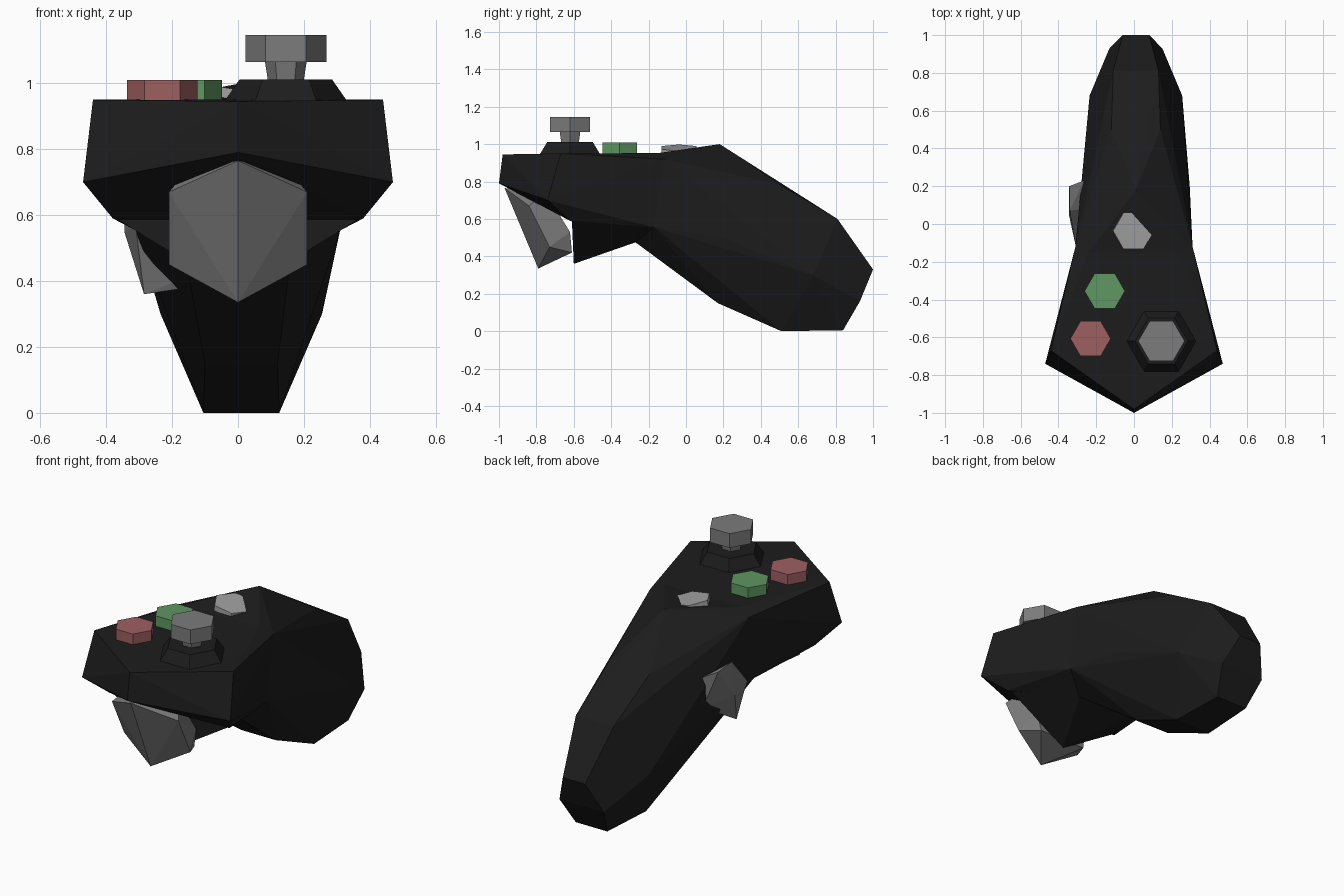
import bpy, bmesh
from math import pi

if "Cube" in bpy.data.objects:
    bpy.data.objects.remove(bpy.data.objects["Cube"])


def material(name, r, g, b):
    m = bpy.data.materials.new(name)
    m.diffuse_color = (r, g, b, 1)
    m.use_nodes = True
    m.node_tree.nodes["Principled BSDF"].inputs["Base Color"].default_value = m.diffuse_color
    return m


BLACK = material("black_plastic", 0.012, 0.012, 0.012)
GREY = material("mid_grey", 0.2, 0.2, 0.2)
LIGHT = material("light_grey", 0.36, 0.36, 0.36)
RED = material("red", 0.34, 0.115, 0.12)
GREEN = material("green", 0.115, 0.31, 0.12)


def hull(name, points, mat, mirror=True, shift=0):
    """Faceted solid wrapped around a few corner points, mirrored in x.
    Points behind y = 0.15 can be shifted sideways."""
    bm = bmesh.new()
    for x, y, z in points:
        dx = shift if y > 0.15 else 0
        bm.verts.new((x + dx, y, z))
        if mirror and x > 0:
            bm.verts.new((-x + dx, y, z))
    res = bmesh.ops.convex_hull(bm, input=bm.verts)
    loose = {v for v in res["geom_interior"] + res["geom_unused"]
             if isinstance(v, bmesh.types.BMVert)}
    bmesh.ops.delete(bm, geom=list(loose), context='VERTS')
    bmesh.ops.recalc_face_normals(bm, faces=bm.faces)
    mesh = bpy.data.meshes.new(name)
    bm.to_mesh(mesh)
    bm.free()
    mesh.materials.append(mat)
    ob = bpy.data.objects.new(name, mesh)
    bpy.context.collection.objects.link(ob)
    return ob


def hexagon(name, x, y, z0, z1, r0, r1, mat, tilt=0):
    """Six-sided prism or frustum with corners on the x axis."""
    bpy.ops.mesh.primitive_cone_add(
        vertices=6, radius1=r0, radius2=r1, depth=z1 - z0,
        location=(x, y, (z0 + z1) / 2), rotation=(tilt, 0, pi / 2))
    ob = bpy.context.object
    ob.name = name
    ob.data.materials.append(mat)
    return ob


# Section where the head meets the handle
joint = [(0.24, -0.15, 0.952), (0.31, -0.12, 0.92),
         (0.31, -0.17, 0.555), (0.16, -0.27, 0.475)]

# Wide head with a pointed nose
hull("head", joint + [
    (0, -0.98, 0.945), (0, -1.0, 0.79),
    (0.44, -0.67, 0.95), (0.47, -0.74, 0.70),
    (0.38, -0.62, 0.59)], BLACK)

# Tapering handle, swept down and back, very slightly off centre
hull("handle", joint + [
    (0, 0.18, 1.0), (0.02, 0.25, 0.955),
    (0.285, 0.2, 0.5), (0.11, 0.17, 0.15),
    (0.13, 0.5, 0.785), (0.27, 0.35, 0.48), (0.115, 0.51, 0.0),
    (0.12, 0.81, 0.6), (0.245, 0.68, 0.30), (0.14, 0.93, 0.16),
    (0.07, 1.0, 0.33), (0.10, 0.84, 0.005)], BLACK, shift=0.01)

# V-shaped keel under the head that holds the trigger
hull("trigger_mount", [
    (0.37, -0.61, 0.59), (0, -0.60, 0.36), (0.28, -0.61, 0.68),
    (0.16, -0.27, 0.475), (0.31, -0.17, 0.555), (0.25, -0.25, 0.7)], BLACK)

# Six-sided trigger
hull("trigger", [
    (0, -0.97, 0.765), (0.21, -0.84, 0.67), (0.21, -0.73, 0.45),
    (0, -0.79, 0.335), (0.15, -0.75, 0.74), (0.17, -0.62, 0.53),
    (0.15, -0.61, 0.42)], GREY)

# Side grip button on the left only
hull("grip_button", [
    (-0.343, 0.20, 0.74), (-0.34, 0.07, 0.75), (-0.345, 0.05, 0.55),
    (-0.31, -0.11, 0.565), (-0.285, -0.05, 0.36), (-0.26, 0.22, 0.52),
    (-0.265, 0.23, 0.70), (-0.15, -0.08, 0.38), (-0.14, -0.10, 0.42),
    (-0.15, 0.10, 0.60)], GREY, mirror=False)

# Face buttons
hexagon("red_button", -0.23, -0.607, 0.92, 1.01, 0.107, 0.107, RED)
hexagon("green_button", -0.155, -0.355, 0.92, 1.01, 0.107, 0.107, GREEN)
hexagon("menu_button", -0.005, -0.037, 0.95, 0.981, 0.109, 0.109, LIGHT, tilt=0.16)

# Thumbstick
hexagon("stick_base", 0.145, -0.62, 0.94, 1.012, 0.19, 0.14, BLACK)
hexagon("stick_stem", 0.145, -0.62, 1.0, 1.07, 0.053, 0.064, GREY)
hexagon("stick_cap", 0.145, -0.62, 1.065, 1.146, 0.123, 0.123, GREY)
